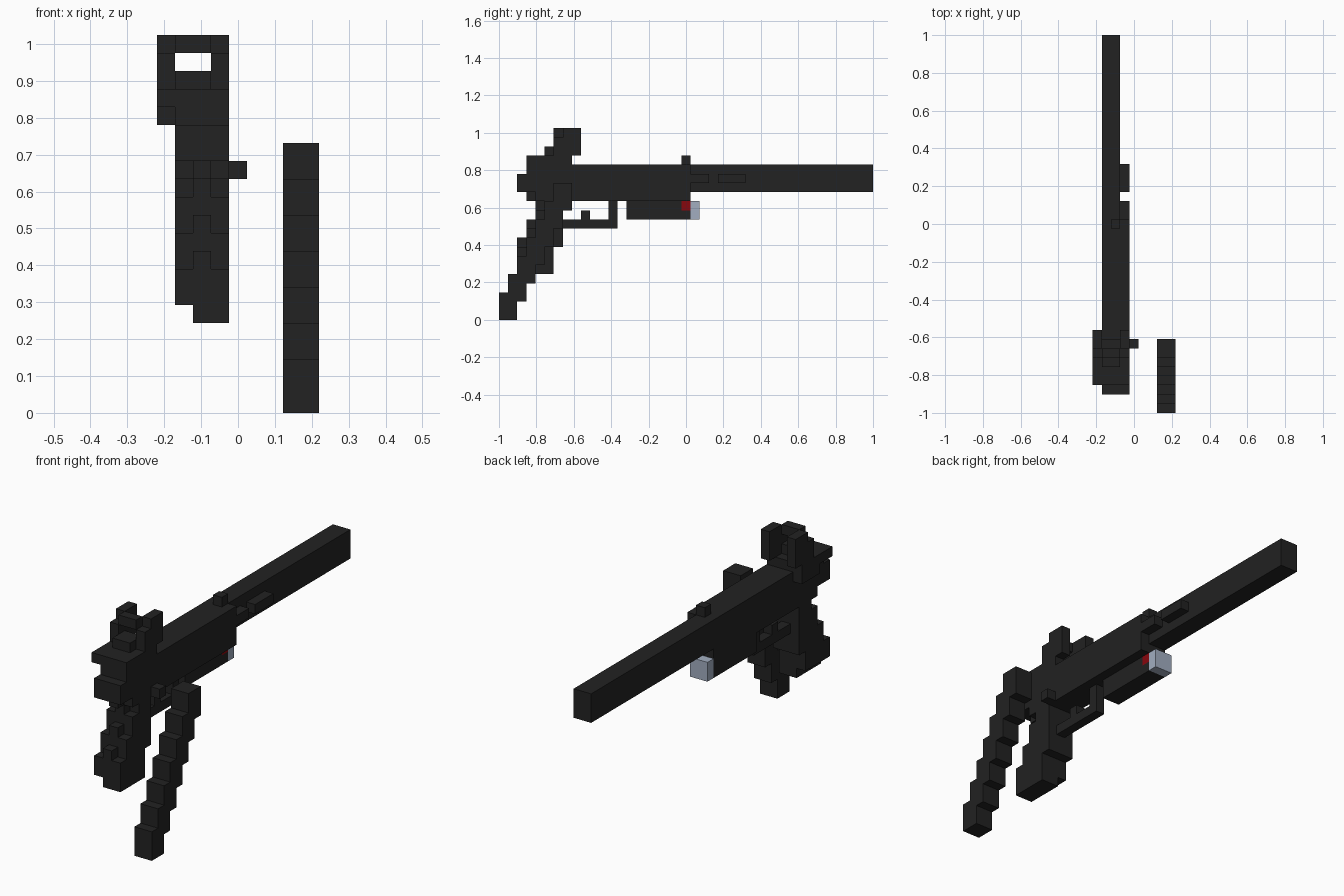
import bpy
import bmesh

default_cube = bpy.data.objects.get("Cube")
if default_cube:
    bpy.data.objects.remove(default_cube, do_unlink=True)

CELL = 2 / 41          # edge length of one block
WIDE, LONG = 9, 41     # block counts across and along


def make_material(name, colour):
    material = bpy.data.materials.new(name)
    material.use_nodes = True
    material.diffuse_color = colour
    shader = next(n for n in material.node_tree.nodes if n.type == "BSDF_PRINCIPLED")
    shader.inputs["Base Color"].default_value = colour
    shader.inputs["Roughness"].default_value = 0.8
    return material


black = make_material("matte_black", (0.016, 0.016, 0.016, 1))
red = make_material("dark_red", (0.25, 0.002, 0.004, 1))
pale_blue = make_material("pale_blue_grey", (0.36, 0.42, 0.53, 1))


def block(name, x, y, z, material=black):
    """Box between block indices along each axis."""
    bm = bmesh.new()
    bmesh.ops.create_cube(bm, size=1)
    for v in bm.verts:
        v.co.x = (x[v.co.x > 0] - WIDE / 2) * CELL
        v.co.y = (y[v.co.y > 0] - LONG / 2) * CELL
        v.co.z = z[v.co.z > 0] * CELL
    mesh = bpy.data.meshes.new(name)
    bm.to_mesh(mesh)
    bm.free()
    mesh.materials.append(material)
    obj = bpy.data.objects.new(name, mesh)
    bpy.context.collection.objects.link(obj)
    return obj


FULL, SLIM, MIDDLE = (1, 4), (1, 3), (2, 3)

# Barrel and receiver
block("barrel", SLIM, (21, 41), (14, 17))
block("receiver", FULL, (4, 21), (13, 17))
block("receiver_rear", FULL, (3, 4), (14, 17))
block("receiver_rear_rib", MIDDLE, (3, 4), (13, 14))
block("rear_cap", FULL, (2, 3), (14, 16))
block("side_rail_rear", (3, 4), (21, 23), (15, 16))
block("side_rail_front", (3, 4), (24, 27), (15, 16))
block("front_sight", MIDDLE, (20, 21), (17, 18))
block("side_button", (4, 5), (7, 8), (13, 14))

# Rear sight with two posts and a bridge
block("sight_base", (0, 4), (3, 8), (17, 18))
block("sight_base_lug", (0, 1), (5, 8), (16, 17))
block("sight_step", SLIM, (5, 7), (18, 19))
block("sight_bridge", SLIM, (6, 7), (20, 21))
for side, x in (("right", (0, 1)), ("left", (3, 4))):
    block("sight_post_" + side, x, (6, 9), (18, 20))
    block("sight_post_top_" + side, x, (7, 9), (20, 21))

# Stepped grip with a raised rib down its back
block("grip_foot", (2, 4), (2, 6), (5, 6))
block("grip_lower", FULL, (2, 6), (6, 8))
block("grip_middle", FULL, (3, 7), (8, 10))
block("grip_upper", FULL, (4, 7), (10, 12))
block("grip_neck", FULL, (5, 7), (12, 13))
for step in range(3):
    block("grip_rib", MIDDLE, (2 + step, 3 + step), (8 + 2 * step, 9 + 2 * step))

# Trigger and its guard
block("trigger_guard", MIDDLE, (7, 13), (10, 11))
block("trigger_guard_post", MIDDLE, (12, 13), (11, 13))
block("trigger", MIDDLE, (9, 10), (11, 12))

# Lamp under the barrel
block("lamp_body", SLIM, (14, 20), (11, 13))
block("lamp_collar_low", SLIM, (20, 21), (11, 12))
block("lamp_collar_side", (1, 2), (20, 21), (12, 13))
block("lamp_switch", MIDDLE, (20, 21), (12, 13), red)
block("lamp_lens", SLIM, (21, 22), (11, 13), pale_blue)

# Separate slanted magazine made of stacked steps
for step in range(7):
    low = 2 * step
    block("magazine_step", (7, 9), (step, step + 2), (low, low + 3))
